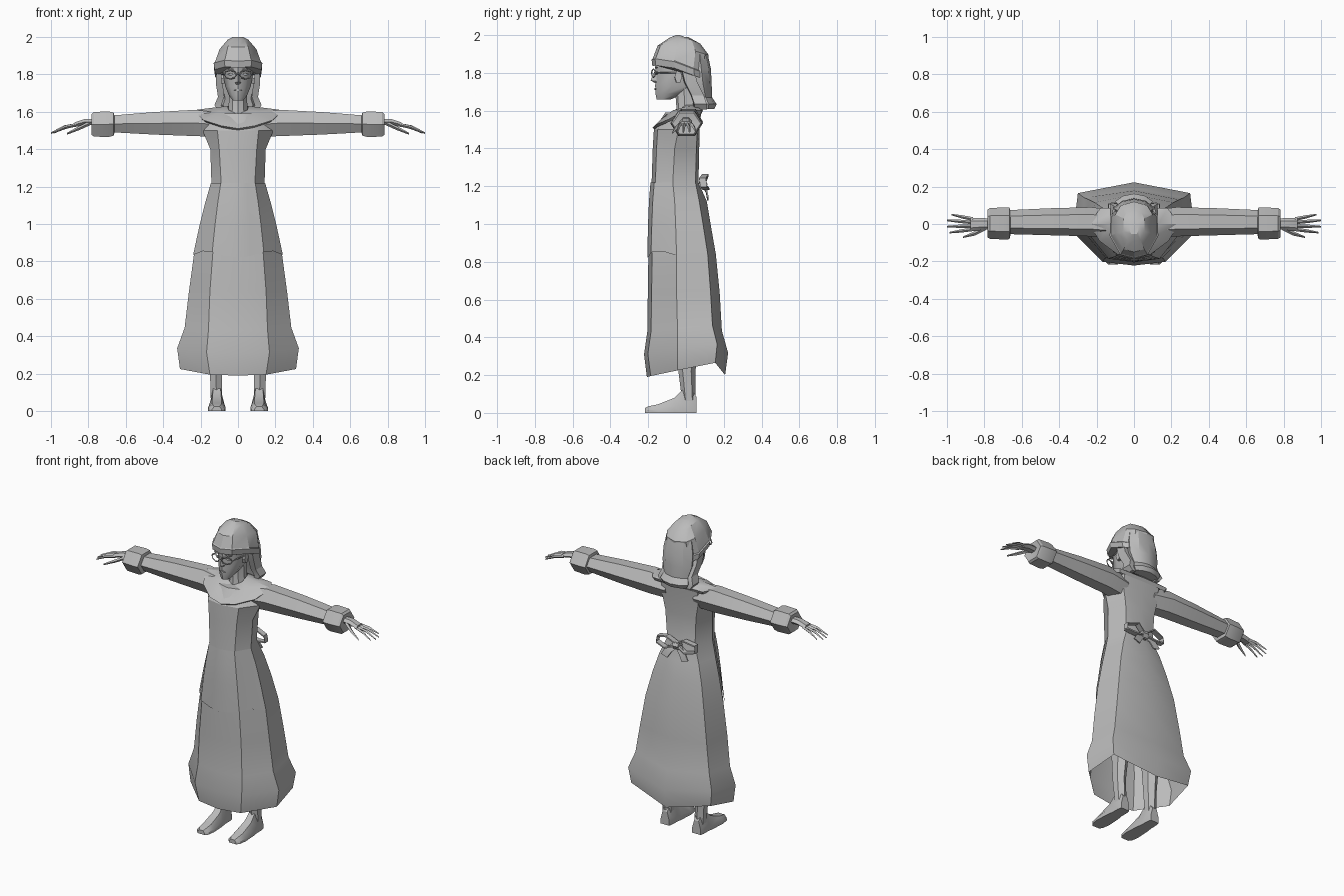
import bpy, bmesh, math
from mathutils import Vector

grey = bpy.data.materials.new("plain_grey")
grey.diffuse_color = (0.5, 0.5, 0.5, 1)


def loft(name, groups, mirror=False, closed=True, caps=(True, True), angle=30):
    """Skin each list of rings; optionally add a copy across x = 0."""
    bm = bmesh.new()
    for rings in groups:
        for sx in ((1, -1) if mirror else (1,)):
            vs = [[bm.verts.new((sx * p[0], p[1], p[2])) for p in r] for r in rings]
            n = len(vs[0])
            for a, b in zip(vs, vs[1:]):
                for i in range(n if closed else n - 1):
                    j = (i + 1) % n
                    bm.faces.new((a[i], a[j], b[j], b[i]))
            if caps[0]:
                bm.faces.new(vs[0])
            if caps[1]:
                bm.faces.new(vs[-1])
    bmesh.ops.recalc_face_normals(bm, faces=bm.faces[:])
    me = bpy.data.meshes.new(name)
    bm.to_mesh(me)
    bm.free()
    me.materials.append(grey)
    ob = bpy.data.objects.new(name, me)
    bpy.context.collection.objects.link(ob)
    bpy.ops.object.select_all(action='DESELECT')
    ob.select_set(True)
    bpy.context.view_layer.objects.active = ob
    bpy.ops.object.shade_smooth_by_angle(angle=math.radians(angle))
    return ob


def sym(half):
    """Full ring from its x >= 0 half, front centre to back centre."""
    return half + [(-x, y, z) for x, y, z in half[-2:0:-1]]


def hex_x(x, yc, zc, hy, hz, n=6):
    """Polygon section across the x axis."""
    return [(x, yc + hy * math.cos(i * math.tau / n),
             zc + hz * math.sin(i * math.tau / n) / (0.866 if n == 6 else 1)) for i in range(n)]


def rod(points, radius, n=4):
    """Rings of a thin bar following a path."""
    rings = []
    pts = [Vector(p) for p in points]
    for i, p in enumerate(pts):
        t = (pts[min(i + 1, len(pts) - 1)] - pts[max(i - 1, 0)]).normalized()
        u = t.cross(Vector((0, 0, 1)) if abs(t.z) < .8 else Vector((0, 1, 0))).normalized()
        v = t.cross(u)
        rings.append([p + radius * (u * math.cos(k * math.tau / n) + v * math.sin(k * math.tau / n))
                      for k in range(n)])
    return rings


# Dress: z, front panel x, front y, side x, side y, back corner x, back corner y, back y
DRESS = [
    (1.59, .07, -.11, .16, -.03, .13, .07, .08),
    (1.50, .11, -.17, .19, -.04, .13, .06, .072),
    (1.40, .10, -.176, .148, -.06, .11, .055, .07),
    (1.22, .09, -.182, .142, -.07, .10, .05, .066),
    (1.12, .105, -.190, .17, -.06, .14, .07, .11),
    (1.00, .12, -.195, .20, -.055, .175, .09, .13),
    (0.84, .135, -.199, .235, -.05, .21, .115, .158),
    (0.64, .15, -.202, .262, -.05, .24, .13, .178),
    (0.43, .158, -.205, .285, -.045, .265, .14, .19),
    (0.31, .168, -.222, .325, -.045, .30, .165, .223),
    (0.19, .15, -.207, .31, -.045, .285, .155, .207),
]


def dress_half(row):
    z, fx, fy, sx, sy, bx, by, yb = row
    k = max(0, min(1, (0.64 - z) / 0.45))          # hem lifts towards the back corners
    return [(0, fy, z), (fx, fy + .02, z + .005 * k), (sx, sy, z + .035 * k),
            (bx, by, z + .075 * k), (0, yb, z + .01 * k)]


loft("dress", [[sym(dress_half(r)) for r in DRESS]], caps=(True, False), angle=32)

# Apron: front overlay from the waist with a wavy lower edge
apron = []
for r in DRESS[3:7]:
    h = [(x * 1.02, y - .006, z) for x, y, z in dress_half(r)[:3]]
    m = [tuple((a + b) / 2 for a, b in zip(h[i], h[i + 1])) for i in (0, 1)]
    half = [h[0], m[0], h[1], m[1], h[2]]
    if r[0] == 0.84:
        half = [(x, y, z + d) for (x, y, z), d in zip(half, (-.02, -.01, .01, .015, -.005))]
    apron.append([(-x, y, z) for x, y, z in half[:0:-1]] + half)
loft("apron", [apron], closed=False, caps=(False, False))

# Bow behind the waist: two open loops, a knot and two tails
loops = [(0, .085, 1.215), (.06, .10, 1.255), (.135, .085, 1.235),
         (.14, .09, 1.195), (.07, .105, 1.18), (0, .085, 1.205)]
loft("bow_loops", [[[(x, y - .015, z), (x, y + .02, z), (x, y + .02, z + .009), (x, y - .015, z + .009)]
                    for x, y, z in loops]], mirror=True)
loft("bow_knot", [[hex_x(x, .09, 1.21, .025, .022) for x in (-.02, .02)]])
loft("bow_tails", [[[(x - .022, y, z), (x + .022, y, z + .015), (x + .022, y + .008, z + .015),
                     (x - .022, y + .008, z)] for x, y, z in
                    ((.01, .085, 1.2), (.05, .105, 1.165), (.075, .112, 1.125))]], mirror=True)

# Collar draped over the shoulders
collar = [
    [(0, -.05, 1.585), (.03, -.045, 1.60), (.05, -.03, 1.61), (.055, 0, 1.63), (.04, .05, 1.63), (0, .06, 1.63)],
    [(0, -.12, 1.555), (.05, -.11, 1.575), (.10, -.07, 1.60), (.13, 0, 1.622), (.10, .065, 1.618), (0, .075, 1.62)],
    [(0, -.178, 1.51), (.09, -.162, 1.525), (.185, -.09, 1.555), (.24, 0, 1.608), (.18, .085, 1.60), (0, .09, 1.60)],
    [(0, -.165, 1.50), (.085, -.15, 1.515), (.175, -.08, 1.545), (.225, 0, 1.59), (.17, .075, 1.58), (0, .08, 1.58)],
]
loft("collar", [[sym(r) for r in collar]], caps=(False, False))

# Sleeves, cuffs
loft("sleeve", [[hex_x(.10, .0, 1.53, .075, .065), hex_x(.23, .012, 1.54, .078, .07),
                 hex_x(.45, .012, 1.538, .072, .06), hex_x(.67, .01, 1.535, .064, .045)]], mirror=True)
loft("cuff", [[hex_x(.66, .003, 1.534, .060, .045), hex_x(.665, .003, 1.534, .084, .062),
               hex_x(.69, .003, 1.533, .086, .068), hex_x(.77, .003, 1.533, .082, .066),
               hex_x(.782, .003, 1.532, .075, .056), hex_x(.775, .003, 1.535, .035, .028)]], mirror=True)

# Hands
loft("palm", [[hex_x(.76, 0, 1.545, .028, .018), hex_x(.82, 0, 1.545, .033, .016),
               hex_x(.875, -.003, 1.53, .036, .012)]], mirror=True)
fingers = []
for y0, y1, x1, z1 in ((.026, .05, .975, 1.492), (.009, .019, .998, 1.487),
                       (-.01, -.014, 1.0, 1.485), (-.028, -.046, .985, 1.487)):
    fingers.append([hex_x(.86, y0, 1.531, .010, .009, 4),
                    hex_x((.86 + x1) / 2, (y0 + y1) / 2, 1.518, .009, .009, 4),
                    hex_x(x1, y1, z1, .004, .004, 4)])
fingers.append([hex_x(.79, -.018, 1.54, .014, .012, 4), hex_x(.85, -.05, 1.512, .012, .011, 4),
                hex_x(.915, -.071, 1.482, .004, .005, 4)])
loft("fingers", fingers, mirror=True)


def head_ring(z, w, yf, yb):
    d = yb - yf
    return sym([(0, yf, z), (w * .6, yf + .1 * d, z), (w, yf + .4 * d, z), (w * .8, yf + .8 * d, z), (0, yb, z)])


# Neck, head, nose and ears
loft("neck", [[head_ring(1.54, .07, -.07, .07), head_ring(1.61, .05, -.05, .06),
               head_ring(1.74, .048, -.06, .06)]])
loft("head", [[head_ring(*r) for r in ((1.66, .028, -.155, -.08), (1.69, .05, -.162, -.01),
                                       (1.735, .068, -.163, .06), (1.80, .08, -.160, .08),
                                       (1.88, .085, -.163, .09))]], angle=40)
loft("nose", [[[(-.006, -.155, 1.81), (.006, -.155, 1.81), (0, -.166, 1.81)],
               [(-.016, -.155, 1.755), (.016, -.155, 1.755), (0, -.188, 1.76)],
               [(-.01, -.155, 1.745), (.01, -.155, 1.745), (0, -.165, 1.747)]]])
loft("ear", [[hex_x(.07, -.045, 1.775, .016, .025), hex_x(.09, -.04, 1.78, .02, .03)]], mirror=True)


# Face details: thin plates
def plate(name, cx, y, z, w, h, mirror):
    loft(name, [[[(cx - w, yy, z), (cx, yy - .004, z - h), (cx + w, yy + .006 * mirror, z),
                  (cx, yy - .004, z + h)] for yy in (y, y + .008)]], mirror=mirror)


plate("mouth", 0, -.165, 1.715, .022, .006, False)
plate("eye", .038, -.157, 1.80, .018, .008, True)
plate("brow", .04, -.161, 1.828, .025, .005, True)

# Glasses
frame = [(.041 + .032 * math.cos(i * math.tau / 8), -.172 + .01 * math.cos(i * math.tau / 8),
          1.798 + .023 * math.sin(i * math.tau / 8)) for i in range(9)]
loft("glasses_rims", [rod(frame, .004)], mirror=True)
loft("glasses_bridge", [rod([(-.011, -.182, 1.802), (.011, -.182, 1.802)], .004)])
loft("glasses_temples", [rod([(.073, -.162, 1.802), (.086, -.05, 1.80)], .004)], mirror=True)

# Cap: tilted band and faceted crown
brim = [(0, -.178, 1.835), (.07, -.16, 1.84), (.125, -.06, 1.825), (.122, .045, 1.785), (.08, .10, 1.765), (0, .115, 1.76)]
band = [(x * 1.04, y - .004, z + .035) for x, y, z in brim]
crown = [(0, -.15, 1.945), (.055, -.135, 1.945), (.098, -.05, 1.935), (.10, .05, 1.915), (.07, .10, 1.90), (0, .12, 1.895)]
upper = [(0, -.09, 1.985), (.035, -.085, 1.982), (.055, -.04, 1.985), (.055, .03, 1.975), (.04, .06, 1.96), (0, .075, 1.955)]
top = [(x * .45, -.03 + (y + .03) * .4, 2.0 - .01 * (y > 0)) for x, y, z in upper]
loft("cap", [[sym(r) for r in (brim, band, [(x * .95, y * .97, z + .005) for x, y, z in band], crown, upper, top)]],
     angle=25)


# Hair falling behind the head and flicking outward at the ends
def hair_ring(z, w, yf, yb):
    return sym([(0, yf, z), (w * .8, yf - .005, z), (w, (yf + yb) / 2, z), (w * .6, yb - .012, z), (0, yb, z)])


loft("back_hair", [[hair_ring(1.90, .09, .03, .115), hair_ring(1.82, .105, .03, .132), hair_ring(1.74, .105, .045, .136),
                    hair_ring(1.67, .085, .07, .138), hair_ring(1.635, .10, .08, .162),
                    hair_ring(1.61, .085, .085, .15)]], angle=25)
loft("side_hair", [[[(x - w, y - .03, z), (x + w, y - .025, z), (x + w, y + .04, z), (x - w, y + .04, z)]
                    for x, y, z, w in ((.095, .0, 1.83, .02), (.10, .02, 1.75, .018), (.09, .055, 1.68, .017),
                                       (.108, .07, 1.635, .018), (.092, .07, 1.605, .012))]], mirror=True)


# Legs and shoes
def flat_ring(cx, z, hx, y0, y1):
    yc, hy = (y0 + y1) / 2, (y1 - y0) / 2
    return [(cx + hx * math.cos((i + .5) * math.pi / 3), yc + hy * math.sin((i + .5) * math.pi / 3), z)
            for i in range(6)]


loft("leg", [[flat_ring(.11, .75, .06, -.08, .07), flat_ring(.115, .40, .048, -.05, .07),
              flat_ring(.118, .22, .037, -.04, .05), flat_ring(.115, .06, .035, -.02, .052)]], mirror=True)
shoe = [(.055, .03, .085), (.03, .035, .125), (-.02, .036, .12), (-.06, .042, .08), (-.15, .047, .045),
        (-.20, .04, .035), (-.217, .025, .025)]
loft("shoe", [[[(.113 - w, y, 0), (.113 + w, y, 0), (.113 + w, y, h * .4), (.113 + w * .55, y, h),
                (.113 - w * .55, y, h), (.113 - w, y, h * .4)] for y, w, h in shoe]], mirror=True)
